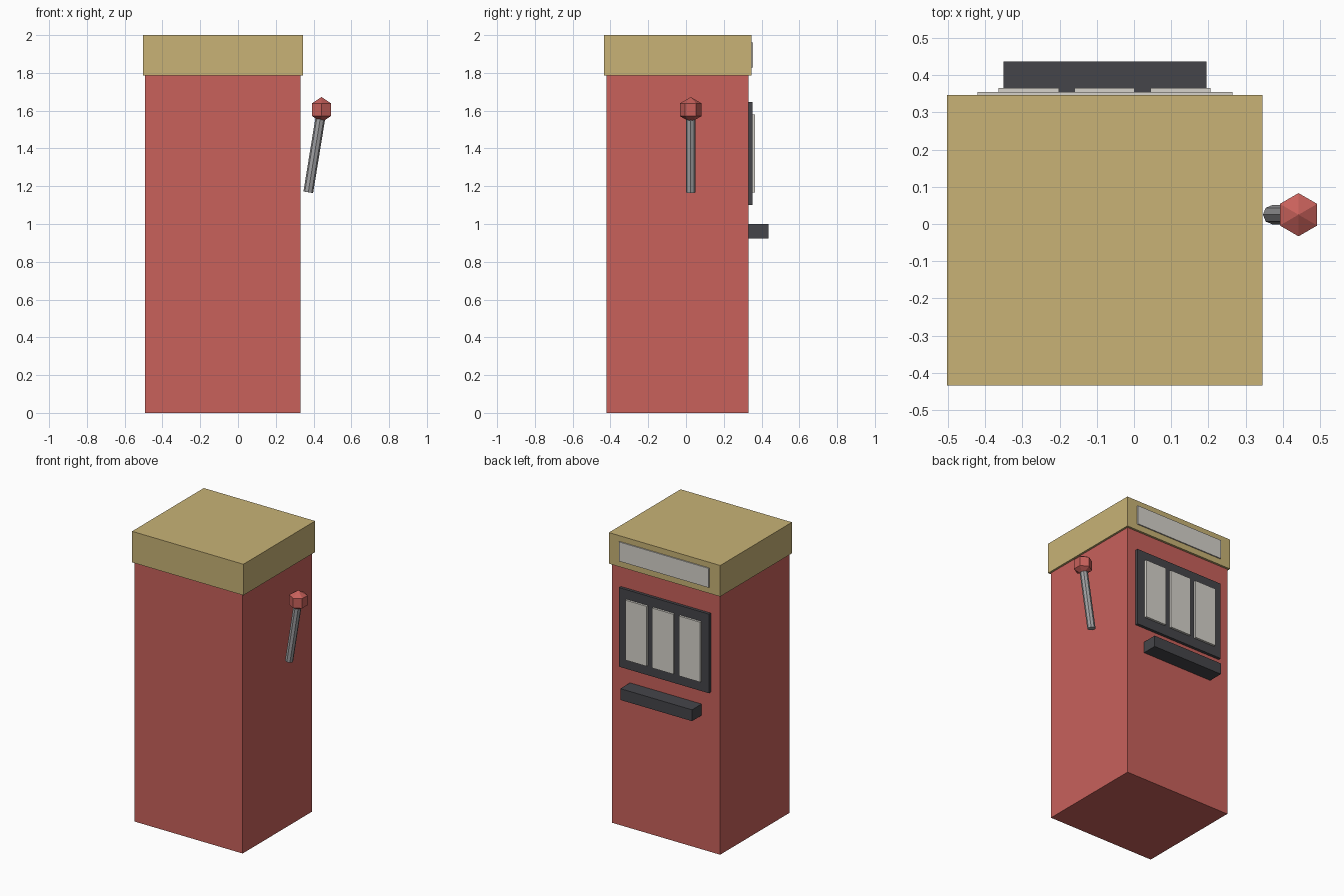
import bpy
from mathutils import Vector

if "Cube" in bpy.data.objects:
    bpy.data.objects.remove(bpy.data.objects["Cube"])


def material(name, rgb):
    m = bpy.data.materials.new(name)
    m.diffuse_color = (*rgb, 1.0)
    m.use_nodes = True
    m.node_tree.nodes["Principled BSDF"].inputs["Base Color"].default_value = m.diffuse_color
    return m


RED = material("red_paint", (0.58, 0.12, 0.105))
TAN = material("tan_paint", (0.58, 0.45, 0.18))
DARK = material("dark_plastic", (0.06, 0.06, 0.068))
PALE = material("pale_glass", (0.67, 0.65, 0.60))
STEEL = material("steel", (0.35, 0.35, 0.36))


def box(name, x, y, z, mat):
    """Box given by its (min, max) range on each axis."""
    bpy.ops.mesh.primitive_cube_add(
        size=1, location=[(r[0] + r[1]) / 2 for r in (x, y, z)])
    ob = bpy.context.object
    ob.name = name
    ob.scale = [r[1] - r[0] for r in (x, y, z)]
    bpy.ops.object.transform_apply(location=False, rotation=False, scale=True)
    ob.data.materials.append(mat)
    return ob


# Cabinet and overhanging top
box("cabinet", (-0.492, 0.331), (-0.422, 0.331), (0, 1.786), RED)
box("top_cap", (-0.503, 0.345), (-0.434, 0.346), (1.786, 2.0), TAN)

# Sign, display frame and tray on the back (+y) face
box("sign_panel", (-0.421, 0.264), (0.336, 0.354), (1.828, 1.961), PALE)
box("display_frame", (-0.421, 0.264), (0.32, 0.351), (1.10, 1.645), DARK)
box("tray", (-0.351, 0.195), (0.32, 0.436), (0.922, 1.0), DARK)

# Three reel windows
for i in range(3):
    cx = -0.283 + i * 0.204
    box(f"reel_window_{i + 1}", (cx - 0.081, cx + 0.081), (0.34, 0.366), (1.167, 1.58), PALE)

# Slanted lever shaft
low, high = Vector((0.372, 0.025, 1.168)), Vector((0.439, 0.025, 1.58))
axis = high - low
bpy.ops.mesh.primitive_cylinder_add(
    vertices=8, radius=0.026, depth=axis.length, location=(low + high) / 2,
    rotation=(0, axis.angle(Vector((0, 0, 1))), 0))
shaft = bpy.context.object
shaft.name = "lever_shaft"
shaft.data.materials.append(STEEL)

# Faceted lever knob
bpy.ops.mesh.primitive_uv_sphere_add(
    segments=6, ring_count=3, radius=0.067, location=(0.442, 0.025, 1.605))
knob = bpy.context.object
knob.name = "lever_knob"
knob.data.materials.append(RED)
